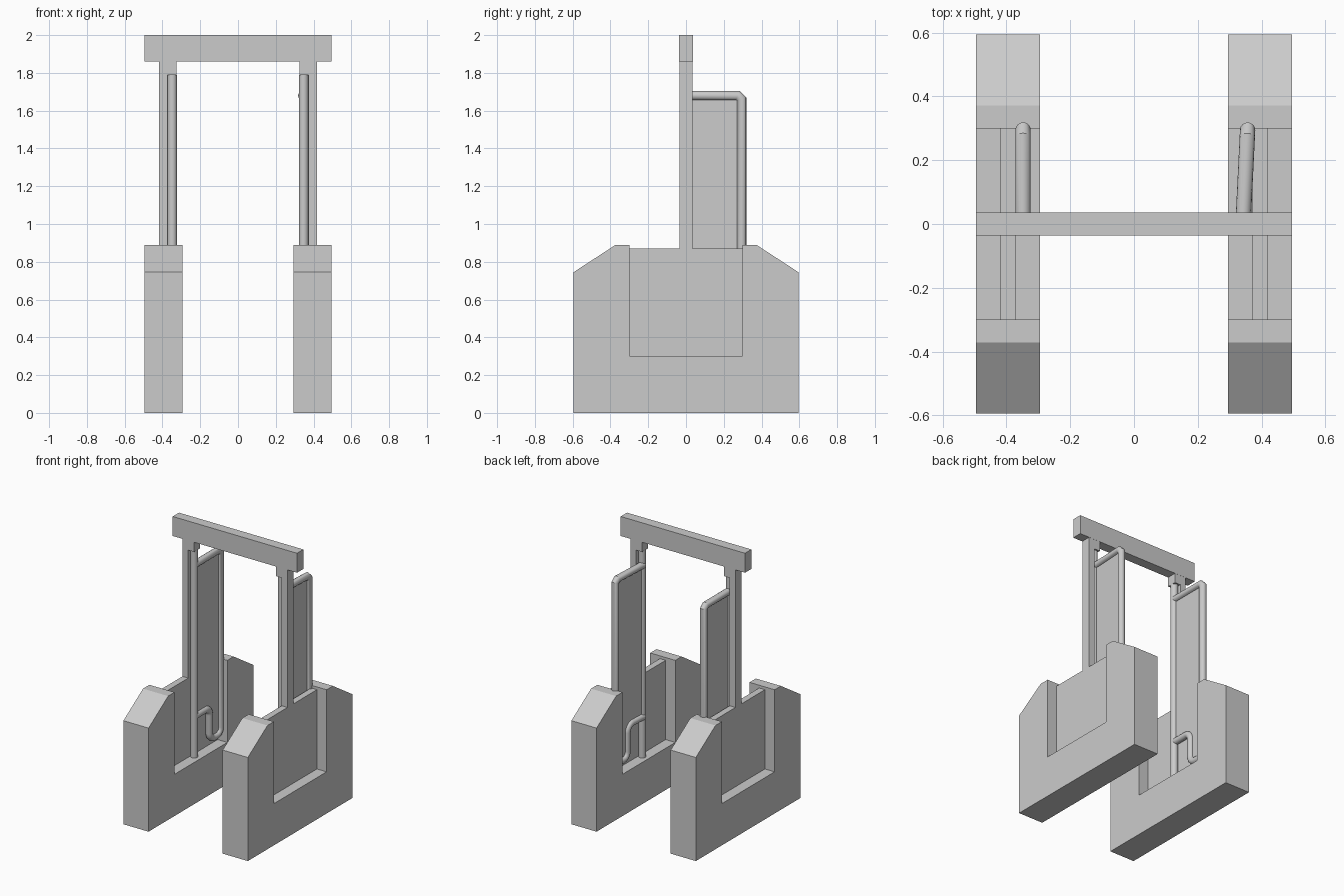
import bpy, bmesh, math
from mathutils import Vector

if "Cube" in bpy.data.objects:
    bpy.data.objects.remove(bpy.data.objects["Cube"])


def finish(name, bm, smooth=False):
    bmesh.ops.recalc_face_normals(bm, faces=bm.faces)
    me = bpy.data.meshes.new(name)
    bm.to_mesh(me)
    bm.free()
    ob = bpy.data.objects.new(name, me)
    bpy.context.collection.objects.link(ob)
    if smooth:
        bpy.ops.object.select_all(action='DESELECT')
        ob.select_set(True)
        bpy.context.view_layer.objects.active = ob
        bpy.ops.object.shade_smooth_by_angle(angle=math.radians(35))
    return ob


def plate(name, pts, x0, x1):
    """Extrude a (y, z) outline from x0 to x1."""
    bm = bmesh.new()
    face = bm.faces.new([bm.verts.new((x0, y, z)) for y, z in pts])
    ext = bmesh.ops.extrude_face_region(bm, geom=[face])
    moved = [g for g in ext['geom'] if isinstance(g, bmesh.types.BMVert)]
    bmesh.ops.translate(bm, verts=moved, vec=(x1 - x0, 0, 0))
    return finish(name, bm)


def box(name, x0, x1, y0, y1, z0, z1):
    return plate(name, [(y0, z0), (y1, z0), (y1, z1), (y0, z1)], *sorted((x0, x1)))


def tube(name, path, r, n=16):
    """Sweep a circle along a (y, z) path with mitred joints."""
    bm = bmesh.new()
    p = [Vector((0, y, z)) for y, z in path]
    rings = []
    for i, c in enumerate(p):
        a = (c - p[i - 1]).normalized() if i else (p[1] - c).normalized()
        b = (p[i + 1] - c).normalized() if i < len(p) - 1 else a
        t = (a + b).normalized()
        side = Vector((1, 0, 0)).cross(t) / max(t.dot(a), 0.5)
        rings.append([bm.verts.new(c + r * (math.cos(k * math.tau / n) * Vector((1, 0, 0))
                                            + math.sin(k * math.tau / n) * side))
                      for k in range(n)])
    for u, v in zip(rings, rings[1:]):
        for k in range(n):
            j = (k + 1) % n
            bm.faces.new((u[k], u[j], v[j], v[k]))
    bm.faces.new(rings[0])
    bm.faces.new(rings[-1])
    return finish(name, bm, True)


def bend(cy, cz, r, a0, a1, n=5):
    return [(cy + r * math.cos(math.radians(a0 + (a1 - a0) * i / n)),
             cz + r * math.sin(math.radians(a0 + (a1 - a0) * i / n))) for i in range(n + 1)]


# Side profile of the notched base block
half = [(0.595, 0), (0.595, 0.745), (0.372, 0.89), (0.3, 0.89), (0.3, 0.3)]
block = half + [(-y, z) for y, z in reversed(half)]

# Door frame path: across the top, down the back, hooked under and back to the hinge
frame = [(0, 1.68), (0.275, 1.68), (0.295, 1.66)]
frame += bend(0.245, 0.405, 0.05, 0, -90)
frame += bend(0.22, 0.405, 0.05, -90, -180)
frame += bend(0.12, 0.54, 0.05, 0, 90)
frame += [(0, 0.59)]

for s, side in ((-1, 'left'), (1, 'right')):
    # Base and infill wall
    plate(side + '_base', block, *sorted((s * 0.295, s * 0.495)))
    box(side + '_wall', s * 0.372, s * 0.418, -0.3, 0.3, 0.3, 0.87)
    # Post, hinge rod and its top mount
    box(side + '_post', s * 0.372, s * 0.418, -0.035, 0.035, 0.87, 1.86)
    box(side + '_rod_mount', s * 0.325, s * 0.372, -0.035, 0.035, 1.79, 1.86)
    rod = tube(side + '_hinge_rod', [(0, 0.3), (0, 1.79)], 0.025, 24)
    rod.location.x = s * 0.348
    # Door: tubular frame with a thin panel; the right one is slightly ajar
    door = (tube(side + '_door_frame', frame, 0.024),
            plate(side + '_door_panel', frame, -0.004, 0.004))
    for ob in door:
        ob.location.x = -0.348 if s < 0 else 0.342
        ob.rotation_euler.z = 0 if s < 0 else math.radians(-2.8)

# Top beam
box('top_beam', -0.495, 0.495, -0.036, 0.036, 1.86, 2.0)
